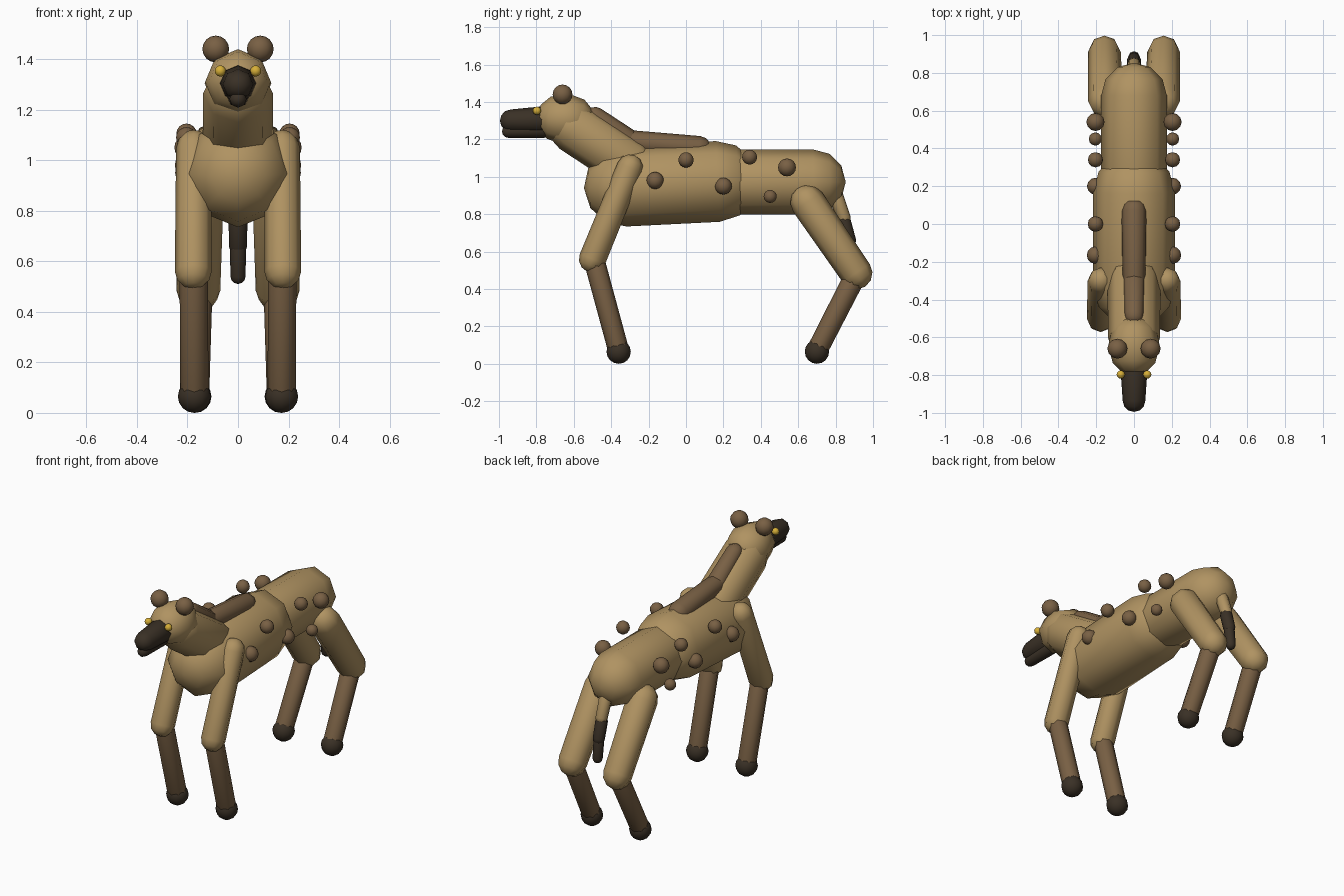
import bpy, bmesh, math
from mathutils import Vector

cube = bpy.data.objects.get("Cube")
if cube:
    bpy.data.objects.remove(cube, do_unlink=True)


def material(name, r, g, b):
    m = bpy.data.materials.new(name)
    m.use_nodes = True
    m.diffuse_color = (r, g, b, 1)
    m.node_tree.nodes["Principled BSDF"].inputs["Base Color"].default_value = (r, g, b, 1)
    return m


TAN = material("tan fur", 0.434, 0.292, 0.122)
BROWN = material("brown fur", 0.19, 0.117, 0.058)
DARK = material("dark brown", 0.042, 0.03, 0.019)
YELLOW = material("yellow eye", 0.68, 0.43, 0.04)


def finish(name, bm, mat):
    bmesh.ops.recalc_face_normals(bm, faces=bm.faces)
    for f in bm.faces:
        f.smooth = True
    me = bpy.data.meshes.new(name)
    bm.to_mesh(me)
    bm.free()
    me.materials.append(mat)
    ob = bpy.data.objects.new(name, me)
    bpy.context.collection.objects.link(ob)


def capsule(name, a, b, ra, rb, mat, sides=8, steps=3):
    """Tapered limb with a rounded cap at each end."""
    a, b = Vector(a), Vector(b)
    axis = (b - a).normalized()
    u = Vector((1, 0, 0))
    u = (u - axis * u.dot(axis)).normalized()
    v = axis.cross(u)
    quarter = math.pi / 2
    rows = [(a, ra, -quarter * (1 - i / steps)) for i in range(1, steps + 1)]
    rows += [(b, rb, quarter * i / steps) for i in range(steps)]
    bm = bmesh.new()
    rings = []
    for c, r, t in rows:
        ring = []
        for k in range(sides):
            p = math.tau * k / sides
            side = u * math.cos(p) + v * math.sin(p)
            ring.append(bm.verts.new(c + axis * r * math.sin(t) + side * r * math.cos(t)))
        rings.append(ring)
    tips = bm.verts.new(a - axis * ra), bm.verts.new(b + axis * rb)
    for k in range(sides):
        n = (k + 1) % sides
        for lo, hi in zip(rings, rings[1:]):
            bm.faces.new((lo[k], lo[n], hi[n], hi[k]))
        bm.faces.new((tips[0], rings[0][n], rings[0][k]))
        bm.faces.new((tips[1], rings[-1][k], rings[-1][n]))
    finish(name, bm, mat)


def ball(name, c, r, mat):
    bm = bmesh.new()
    bmesh.ops.create_uvsphere(bm, u_segments=12, v_segments=8, radius=r)
    bmesh.ops.translate(bm, verts=bm.verts, vec=c)
    finish(name, bm, mat)


# Body
capsule("chest", (0, -0.33, 0.95), (0, 0.17, 0.975), 0.216, 0.216, TAN)
capsule("hindquarters", (0, 0.25, 0.972), (0, 0.68, 0.972), 0.174, 0.174, TAN)

# Neck and head
capsule("neck", (0, -0.3, 1.07), (0, -0.6, 1.265), 0.14, 0.138, TAN)
capsule("head", (0, -0.62, 1.305), (0, -0.67, 1.31), 0.132, 0.13, TAN)
capsule("muzzle", (0, -0.76, 1.305), (0, -0.935, 1.3), 0.072, 0.06, DARK)
capsule("lower_jaw", (0, -0.76, 1.25), (0, -0.95, 1.242), 0.042, 0.034, DARK)

# Mane
capsule("neck_mane", (0, -0.485, 1.322), (0, -0.31, 1.198), 0.052, 0.06, BROWN)
capsule("back_mane", (0, -0.31, 1.19), (0, 0.07, 1.152), 0.06, 0.066, BROWN)

# Tail
capsule("tail_base", (0, 0.79, 0.93), (0, 0.845, 0.78), 0.04, 0.036, TAN)
capsule("tail_tuft", (0, 0.845, 0.76), (0, 0.873, 0.66), 0.037, 0.036, DARK)
capsule("tail_tip", (0, 0.87, 0.67), (0, 0.885, 0.54), 0.032, 0.03, DARK)

# Flank spots: y, z, radius
SPOTS = [(-0.165, 0.98, 0.046), (0, 1.09, 0.041), (0.2, 0.95, 0.045),
         (0.34, 1.105, 0.04), (0.45, 0.895, 0.035), (0.54, 1.05, 0.048)]

# Mirrored parts
for s, side in ((1, "left"), (-1, "right")):
    capsule(side + "_front_upper_leg", (s * 0.175, -0.3, 1.05), (s * 0.177, -0.5, 0.56),
            0.07, 0.073, TAN)
    capsule(side + "_front_lower_leg", (s * 0.175, -0.49, 0.55), (s * 0.173, -0.36, 0.07),
            0.056, 0.056, BROWN)
    ball(side + "_front_foot", (s * 0.173, -0.36, 0.065), 0.065, DARK)
    capsule(side + "_hind_upper_leg", (s * 0.15, 0.65, 0.865), (s * 0.157, 0.91, 0.485),
            0.093, 0.087, TAN)
    capsule(side + "_hind_lower_leg", (s * 0.16, 0.9, 0.46), (s * 0.17, 0.7, 0.07),
            0.058, 0.056, BROWN)
    ball(side + "_hind_foot", (s * 0.17, 0.7, 0.065), 0.065, DARK)
    ball(side + "_ear", (s * 0.088, -0.66, 1.44), 0.053, BROWN)
    ball(side + "_eye", (s * 0.07, -0.797, 1.353), 0.022, YELLOW)
    for i, (y, z, r) in enumerate(SPOTS):
        ball(f"{side}_spot_{i + 1}", (s * 0.204, y, z), r, BROWN)
